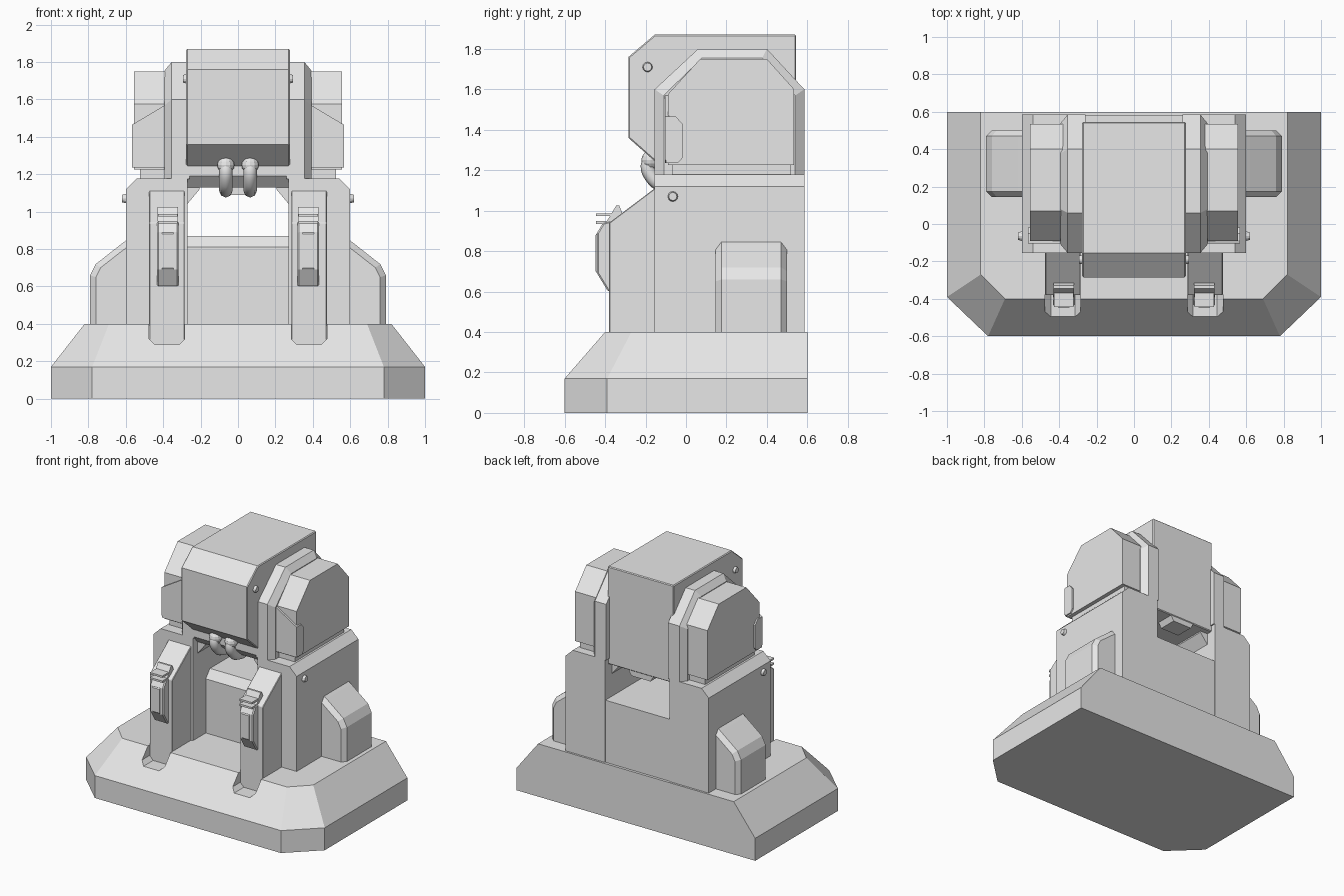
import bpy, bmesh, math
from mathutils import Vector

if "Cube" in bpy.data.objects:
    bpy.data.objects.remove(bpy.data.objects["Cube"])

grey = bpy.data.materials.new("light_grey")
grey.diffuse_color = (0.8, 0.8, 0.8, 1)
grey.use_nodes = True
grey.node_tree.nodes["Principled BSDF"].inputs["Base Color"].default_value = grey.diffuse_color


def finish(name, bm, bevel=0.0):
    bmesh.ops.recalc_face_normals(bm, faces=bm.faces)
    me = bpy.data.meshes.new(name)
    bm.to_mesh(me)
    bm.free()
    ob = bpy.data.objects.new(name, me)
    bpy.context.collection.objects.link(ob)
    me.materials.append(grey)
    if bevel:
        m = ob.modifiers.new("bevel", 'BEVEL')
        m.width, m.segments, m.limit_method = bevel, 1, 'ANGLE'
        m.angle_limit = math.radians(50)
    return ob


def loft(name, rings, bevel=0.0):
    """Join equal-length rings of points into a capped solid."""
    bm = bmesh.new()
    vs = [[bm.verts.new(p) for p in r] for r in rings]
    n = len(vs[0])
    for a, b in zip(vs, vs[1:]):
        for i in range(n):
            j = (i + 1) % n
            bm.faces.new((a[i], a[j], b[j], b[i]))
    bm.faces.new(vs[0])
    bm.faces.new(vs[-1])
    return finish(name, bm, bevel)


def prism_x(name, prof, x0, x1, bevel=0.0):
    return loft(name, [[(x, y, z) for y, z in prof] for x in (x0, x1)], bevel)


def prism_y(name, prof, y0, y1, bevel=0.0, s=1):
    return loft(name, [[(s * x, y, z) for x, z in prof] for y in (y0, y1)], bevel)


def box(name, lo, hi, bevel=0.0):
    (a, b, c), (d, e, f) = lo, hi
    return prism_x(name, [(b, c), (e, c), (e, f), (b, f)], min(a, d), max(a, d), bevel)


def shell(name, prof, sections, s):
    """Side profile swept along x; each section is (x, inset)."""
    ys, zs = [p[0] for p in prof], [p[1] for p in prof]
    cy, cz = (min(ys) + max(ys)) / 2, min(zs)
    hw, h = (max(ys) - min(ys)) / 2, max(zs) - cz
    return loft(name, [[(s * x, cy + (y - cy) * (1 - i / hw), cz + (z - cz) * (1 - i / h))
                        for y, z in prof] for x, i in sections])


def bolt(name, x, y, z, s):
    bm = bmesh.new()
    bmesh.ops.create_cone(bm, cap_ends=True, segments=12, radius1=0.028, radius2=0.02, depth=0.03)
    ob = finish(name, bm)
    ob.rotation_euler = (0, s * math.pi / 2, 0)
    ob.location = (s * x, y, z)


# base plinth with sloped, corner-cut top
def outline(x, xf, yc, yf, z):
    return [(-x, 0.6, z), (-x, yc, z), (-xf, yf, z), (xf, yf, z), (x, yc, z), (x, 0.6, z)]


base = loft("base", [outline(1, .78, -.39, -.6, 0), outline(1, .78, -.39, -.6, .17),
                     outline(.82, .69, -.27, -.4, .4)])

# lower middle block and tall side pillars
prism_x("middle_block", [(0, .35), (0, .81), (.05, .87), (.58, .87), (.58, .35)], -.275, .275)

rim = [(-.155, 1.175), (-.155, 1.6), (.06, 1.8), (.40, 1.8), (.585, 1.6), (.585, 1.175)]
drum = [(-.09, 1.225), (-.09, 1.575), (.07, 1.75), (.40, 1.75), (.535, 1.6), (.535, 1.225)]
brace = [(-.15, .28), (-.38, .28), (-.38, .94), (-.155, 1.11), (-.15, 1.11)]

for s, side in ((-1, "left"), (1, "right")):
    prism_y(side + "_pillar", [(.27, .35), (.6, .35), (.6, 1.12), (.54, 1.178), (.27, 1.178)],
            -.155, .585, s=s)
    prism_y(side + "_gusset", [(.28, 1.03), (.205, 1.12), (.205, 1.15), (.28, 1.15)], -.1, .5, s=s)

    # front brace and the notch it sits in
    a, b = sorted((s * .285, s * .475))
    prism_x(side + "_brace", brace, a, b, .014)
    cut = prism_y(side + "_notch_cutter",
                  [(.285, .32), (.315, .29), (.445, .29), (.475, .32), (.475, .5), (.285, .5)],
                  -.7, -.372, s=s)
    cut.hide_render = True
    m = base.modifiers.new("notch", 'BOOLEAN')
    m.operation, m.object, m.solver = 'DIFFERENCE', cut, 'EXACT'
    bpy.context.view_layer.objects.active = base
    bpy.ops.object.modifier_apply(modifier="notch")
    bpy.data.objects.remove(cut)

    # latch on the brace
    c = s * .375
    prism_x(side + "_latch", [(-.37, .6), (-.385, .6), (-.44, .69), (-.44, .89), (-.41, .94), (-.37, .95)],
            c - .057, c + .057, .012)
    prism_x(side + "_latch_ridge", [(-.40, .64), (-.447, .7), (-.447, .88), (-.40, .93)],
            c - .03, c + .03)
    for k, z in enumerate((.935, .973)):
        box(f"{side}_latch_fin_{k}", (c - .052, -.445, z), (c + .052, -.33, z + .014))
    prism_x(side + "_latch_hook", [(-.39, .95), (-.345, 1.025), (-.33, 1.025), (-.30, .95)],
            c - .055, c + .055)

    # side box on the plinth
    loft(side + "_side_box", [[(s * x, y, z) for x, z in p] for y, p in (
        (.145, [(.58, .35), (.76, .35), (.76, .65), (.735, .70), (.62, .79), (.58, .82)]),
        (.175, [(.58, .35), (.79, .35), (.79, .66), (.76, .72), (.62, .83), (.58, .86)]),
        (.47, [(.58, .35), (.79, .35), (.79, .66), (.76, .72), (.62, .83), (.58, .86)]),
        (.5, [(.58, .35), (.76, .35), (.76, .65), (.735, .70), (.62, .79), (.58, .82)]))])

    # cheek rim, drum, its neck and front wedge
    shell(side + "_cheek_rim", rim, [(.26, 0), (.355, 0), (.392, .045)], s)
    shell(side + "_cheek_drum", drum, [(.38, 0), (.555, 0)], s)
    box(side + "_drum_neck", (s * .3, -.07, 1.17), (s * .525, .52, 1.24))
    prism_y(side + "_drum_wedge",
            [(.38, 1.235), (.55, 1.235), (.566, 1.25), (.566, 1.465), (.39, 1.57), (.38, 1.57)],
            -.105, -.085, s=s)
    prism_x(side + "_drum_plate",
            [(-.1, 1.235), (-.04, 1.235), (-.018, 1.26), (-.018, 1.43), (-.05, 1.465), (-.1, 1.465)],
            *sorted((s * .54, s * .566)))

    bolt(side + "_pillar_bolt", .604, -.065, 1.07, s)
    bolt(side + "_head_bolt", .28, -.19, 1.71, s)

    # bent hose under the head
    cu = bpy.data.curves.new(side + "_hose", 'CURVE')
    cu.dimensions, cu.bevel_depth, cu.bevel_resolution, cu.resolution_u = '3D', .036, 2, 5
    cu.use_fill_caps = True
    pts = [(-.14, 1.268), (-.185, 1.235), (-.17, 1.17), (-.10, 1.12), (0, 1.12), (.06, 1.16)]
    sp = cu.splines.new('BEZIER')
    sp.bezier_points.add(len(pts) - 1)
    for bp, (y, z) in zip(sp.bezier_points, pts):
        bp.co = Vector((s * .065, y, z))
        bp.handle_left_type = bp.handle_right_type = 'AUTO'
    cu.materials.append(grey)
    ob = bpy.data.objects.new(side + "_hose", cu)
    bpy.context.collection.objects.link(ob)
    # collar at the hose's upper end
    bm = bmesh.new()
    bmesh.ops.create_uvsphere(bm, u_segments=12, v_segments=8, radius=.046)
    col = finish(side + "_hose_collar", bm)
    col.location = (s * .065, -.175, 1.25)

# central head block
prism_x("head", [(-.155, 1.87), (.545, 1.87), (.545, 1.13), (-.1, 1.13), (-.155, 1.19),
                 (-.155, 1.245), (-.285, 1.36), (-.285, 1.76)], -.277, .277, .006)
# small bracket under the head
prism_y("under_bracket", [(-.11, 1.14), (-.08, 1.09), (.08, 1.09), (.11, 1.14)], .40, .54)
